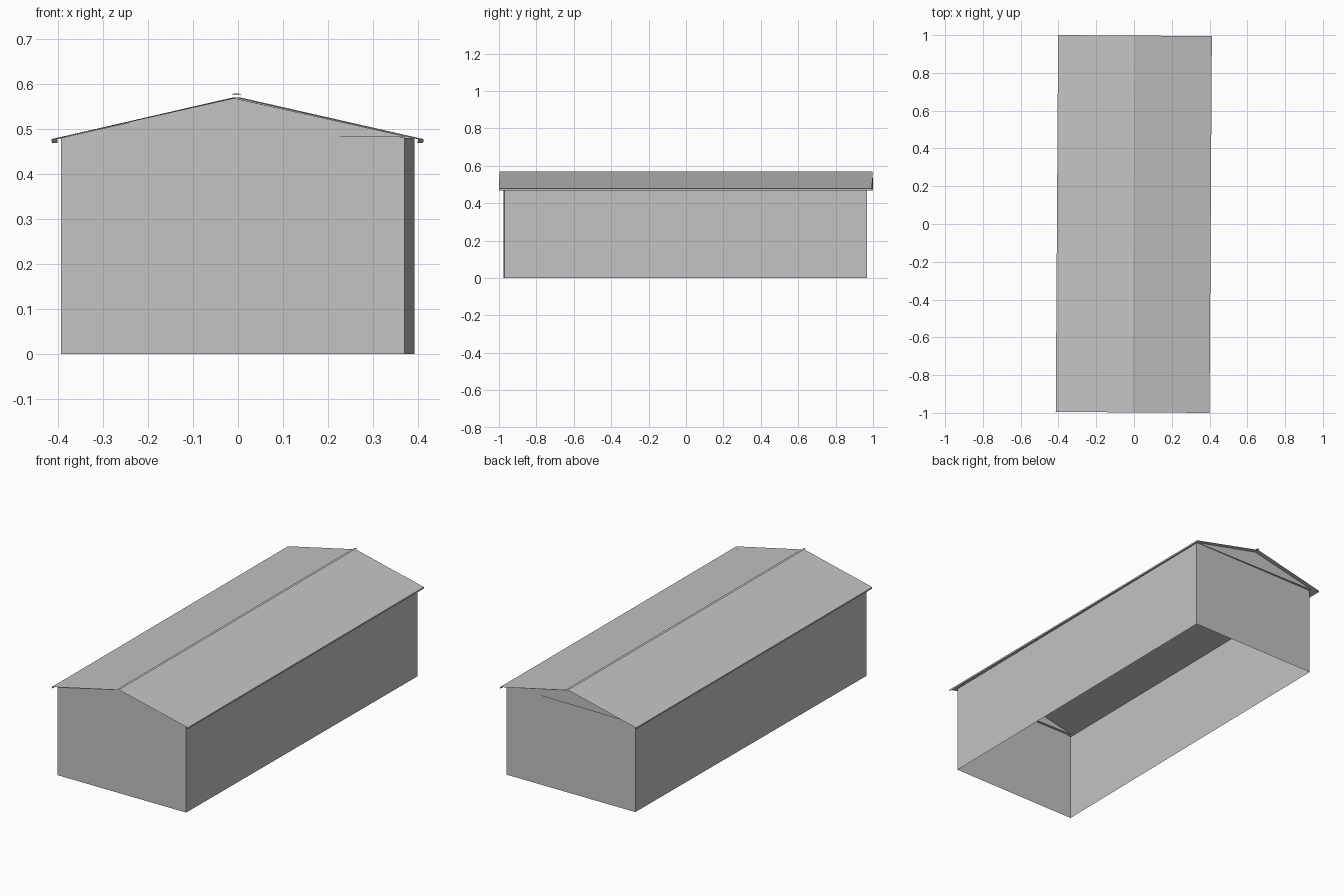
import bpy
from mathutils import Matrix

cube = bpy.data.objects.get("Cube")
if cube:
    bpy.data.objects.remove(cube, do_unlink=True)

# One plain material for the whole building
grey = bpy.data.materials.new("light_grey")
grey.use_nodes = True
COLOUR = (0.55, 0.55, 0.55, 1)
grey.diffuse_color = COLOUR
grey.node_tree.nodes["Principled BSDF"].inputs["Base Color"].default_value = COLOUR

EAVE, RIDGE = 0.48, 0.57
ROOF_TURN = Matrix.Rotation(-0.0063, 4, "Z")


def add_mesh(name, verts, faces, turn=None):
    mesh = bpy.data.meshes.new(name)
    mesh.from_pydata(verts, [], faces)
    if turn:
        mesh.transform(turn)
    mesh.materials.append(grey)
    obj = bpy.data.objects.new(name, mesh)
    bpy.context.collection.objects.link(obj)
    return obj


def sweep_sheet(name, profile, half_length):
    """Sweep an open (x, z) profile along the building as a thin sheet."""
    n = len(profile)
    verts = [(x, y, z) for y in (-half_length, half_length) for x, z in profile]
    faces = [(i, i + n, i + n + 1, i + 1) for i in range(n - 1)]
    return add_mesh(name, verts, faces, ROOF_TURN)


def gable_end(a, b, apex):
    """Pentagon end wall between two ground corners."""
    (ax, ay), (bx, by) = a, b
    mid = ((ax + bx) / 2, (ay + by) / 2)
    return [(ax, ay, 0), (bx, by, 0), (bx, by, EAVE), (*mid, apex), (ax, ay, EAVE)]


# Walls: slightly skewed shell, open underneath
front_left, front_right = (-0.393, -0.976), (0.37, -0.970)
back_right, back_left = (0.392, 0.968), (-0.371, 0.962)
add_mesh("front_wall", gable_end(front_left, front_right, RIDGE - 0.005), [range(5)])
add_mesh("back_wall", gable_end(back_right, back_left, RIDGE - 0.005), [range(5)])
for name, a, b in (("right_hand_wall", front_right, back_right),
                   ("left_hand_wall", back_left, front_left)):
    add_mesh(name, [(*a, 0), (*b, 0), (*b, EAVE), (*a, EAVE)], [range(4)])

# Roof sheet with a small drop at each eave
drop, edge = 0.468, 0.477
sweep_sheet("roof", [(-0.407, drop), (-0.408, edge), (-0.003, RIDGE),
                     (0.406, edge), (0.405, drop)], 0.9975)

# Narrow ridge cap
sweep_sheet("ridge_cap", [(-0.010, 0.576), (-0.003, 0.578), (0.004, 0.576)], 0.9975)

# Shallow triangular gable panels that stand just proud of the end walls
for name, side in (("front_gable_panel", -1), ("back_gable_panel", 1)):
    outer, inner = side * 0.973, side * 0.960
    verts = [(x, y, z) for y in (outer, inner)
             for x, z in ((-0.38, 0.483), (0.38, 0.483), (-0.003, RIDGE - 0.002))]
    faces = [(0, 1, 2), (5, 4, 3), (0, 3, 4, 1), (1, 4, 5, 2), (2, 5, 3, 0)]
    if side > 0:
        faces = [f[::-1] for f in faces]
    add_mesh(name, verts, faces, ROOF_TURN)
